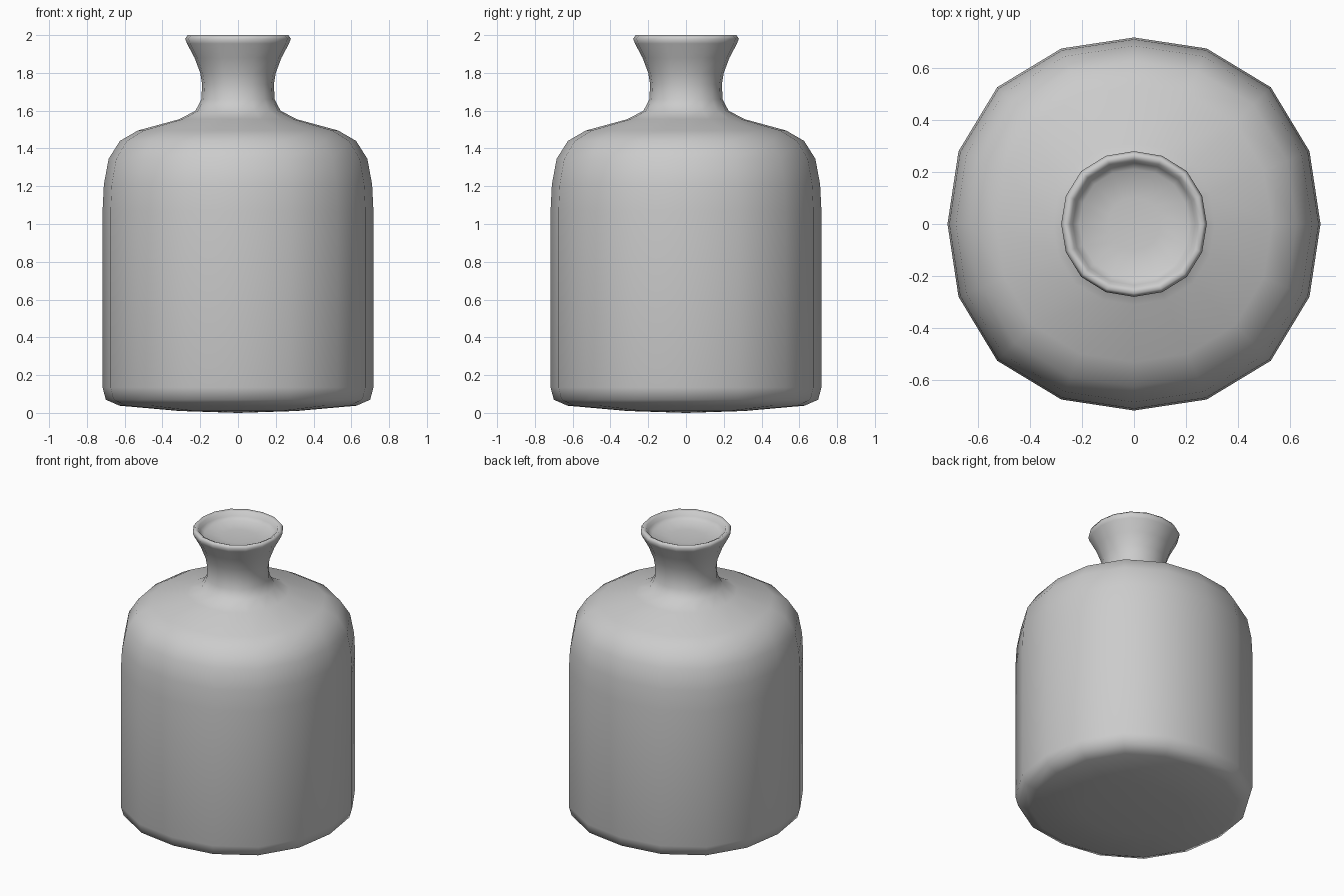
import bpy
import bmesh
from math import sin, cos, tau

if "Cube" in bpy.data.objects:
    bpy.data.objects.remove(bpy.data.objects["Cube"])

SIDES = 16

# Radius and height from the base centre, up the outside and into the recessed mouth
profile = [
    (0.31, 0.01), (0.627, 0.038), (0.70, 0.07), (0.717, 0.135),
    (0.717, 1.07), (0.71, 1.21), (0.685, 1.345), (0.625, 1.44),
    (0.53, 1.495), (0.31, 1.555), (0.225, 1.60), (0.194, 1.66),
    (0.19, 1.74), (0.20, 1.80), (0.23, 1.88), (0.27, 1.955),
    (0.28, 1.98), (0.267, 2.0), (0.245, 1.99), (0.235, 1.965),
    (0.21, 1.945), (0.10, 1.935),
]


def ring(bm, radius, z):
    """One loop, very slightly squared towards the diagonals."""
    square = 0.037 if radius > 0.3 else 0.025
    verts = []
    for i in range(SIDES):
        a = tau * i / SIDES
        r = radius * (1 + square * sin(2 * a) ** 2)
        verts.append(bm.verts.new((r * cos(a), r * sin(a), z)))
    return verts


# Bottle body, neck and mouth as one lathed surface
bm = bmesh.new()
rings = [ring(bm, r, z) for r, z in profile]
base = bm.verts.new((0, 0, 0))
mouth_floor = bm.verts.new((0, 0, 1.932))
for i in range(SIDES):
    j = (i + 1) % SIDES
    for low, high in zip(rings, rings[1:]):
        bm.faces.new((low[i], low[j], high[j], high[i]))
    bm.faces.new((base, rings[0][j], rings[0][i]))
    bm.faces.new((mouth_floor, rings[-1][i], rings[-1][j]))
for f in bm.faces:
    f.smooth = True
bmesh.ops.recalc_face_normals(bm, faces=bm.faces)

mesh = bpy.data.meshes.new("bottle")
bm.to_mesh(mesh)
bm.free()
bpy.context.collection.objects.link(bpy.data.objects.new("bottle", mesh))
